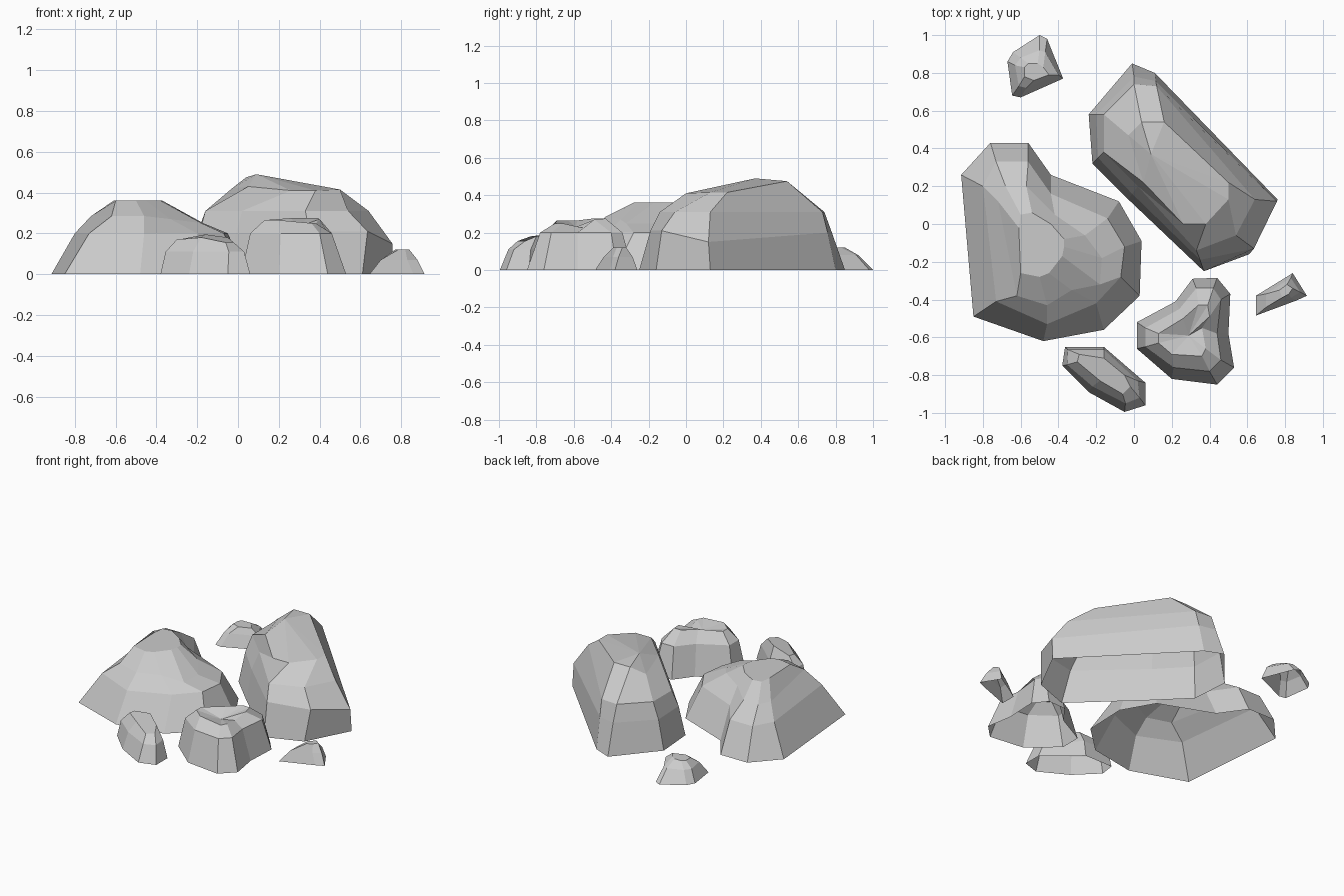
import bpy


def rock(name, rings, peak=None):
    """Loft clockwise (z, outline) rings into an open-bottomed faceted rock.
    z may be one height or one per point; peak adds a centre point to the cap."""
    n = len(rings[0][1])
    verts, faces = [], []
    for z, outline in rings:
        zs = z if isinstance(z, list) else [z] * n
        verts += [(x, y, h) for (x, y), h in zip(outline, zs)]
    for r in range(len(rings) - 1):
        a, b = r * n, (r + 1) * n
        for i in range(n):
            j = (i + 1) % n
            faces.append((a + j, a + i, b + i, b + j))
    t = (len(rings) - 1) * n
    if peak:
        verts.append(peak)
        faces += [(t + (i + 1) % n, t + i, len(verts) - 1) for i in range(n)]
    else:
        faces.append(tuple(range(t + n - 1, t - 1, -1)))
    mesh = bpy.data.meshes.new(name)
    mesh.from_pydata(verts, [], faces)
    mesh.update()
    obj = bpy.data.objects.new(name, mesh)
    bpy.context.collection.objects.link(obj)
    return obj


# Tall long boulder
rock("tall_boulder", [
    (0, [(-.01, .85), (.11, .80), (.76, .13), (.61, -.16), (.37, -.25), (-.03, .13), (-.22, .32), (-.24, .58)]),
    ([.2, .2, .15, .21, .21, .2, .2, .2],
     [(0, .78), (.115, .757), (.757, .12), (.635, -.13), (.35, -.19), (-.01, .16), (-.19, .35), (-.2, .58)]),
    (.31, [(0, .74), (.12, .73), (.64, .13), (.54, -.06), (.33, -.14), (.02, .2), (-.16, .38), (-.16, .58)]),
    ([.475, .475, .415, .415, .41, .41, .43, .42],
     [(.04, .54), (.16, .54), (.5, .22), (.5, .13), (.38, 0), (.26, 0), (.05, .22), (-.03, .47)]),
], peak=(.09, .37, .49))

# Wide boulder
rock("wide_boulder", [
    (0, [(-.915, .26), (-.76, .43), (-.56, .43), (-.44, .26), (-.08, .12),
         (.04, -.09), (.03, -.38), (-.16, -.56), (-.48, -.62), (-.85, -.49)]),
    (.2, [(-.80, .2), (-.73, .33), (-.56, .33), (-.44, .16), (-.14, .03),
          (-.05, -.12), (-.07, -.28), (-.2, -.42), (-.46, -.53), (-.73, -.41)]),
    ([.285, .285, .285, .285, .285, .25, .25, .27, .285, .285],
     [(-.72, .12), (-.68, .2), (-.57, .2), (-.42, .05), (-.26, -.06),
      (-.17, -.18), (-.18, -.32), (-.33, -.35), (-.46, -.43), (-.62, -.38)]),
    (.36, [(-.61, -.02), (-.6, .05), (-.54, .06), (-.44, 0), (-.37, -.08),
           (-.37, -.12), (-.38, -.17), (-.45, -.26), (-.5, -.28), (-.6, -.26)]),
])

# Notched stone in front
rock("notched_stone", [
    (0, [(.31, -.29), (.44, -.285), (.51, -.37), (.50, -.58), (.53, -.76),
         (.44, -.85), (.2, -.82), (.015, -.66), (.015, -.52), (.22, -.41)]),
    (.2, [(.33, -.34), (.42, -.34), (.46, -.4), (.44, -.58), (.46, -.72),
          (.4, -.78), (.21, -.76), (.06, -.65), (.06, -.55), (.24, -.45)]),
    ([.275, .275, .27, .225, .25, .25, .265, .265, .265, .275],
     [(.34, -.43), (.39, -.43), (.4, -.49), (.36, -.55), (.38, -.66),
      (.36, -.7), (.2, -.69), (.13, -.63), (.13, -.58), (.26, -.5)]),
], peak=(.29, -.59, .23))

# Oblong stone at the front edge
rock("oblong_stone", [
    (0, [(-.365, -.65), (-.16, -.65), (.06, -.84), (.06, -.96), (-.05, -.995), (-.24, -.89), (-.38, -.75)]),
    (.11, [(-.35, -.665), (-.16, -.665), (.02, -.83), (.03, -.92), (-.045, -.95), (-.22, -.86), (-.355, -.745)]),
    ([.17, .195, .18, .155, .155, .18, .17],
     [(-.29, -.69), (-.16, -.71), (-.05, -.8), (-.02, -.86), (-.06, -.9), (-.18, -.83), (-.3, -.73)]),
])

# Small stone at the back
rock("back_pebble", [
    (0, [(-.5, 1.0), (-.46, .98), (-.375, .77), (-.6, .67), (-.645, .68), (-.67, .86), (-.64, .91)]),
    (.08, [(-.5, .92), (-.47, .91), (-.4, .79), (-.57, .72), (-.61, .73), (-.63, .84), (-.6, .88)]),
    (.12, [(-.51, .85), (-.48, .83), (-.45, .79), (-.53, .76), (-.58, .78), (-.58, .83), (-.56, .85)]),
])

# Small stone at the right
rock("right_pebble", [
    (0, [(.645, -.38), (.84, -.26), (.915, -.38), (.86, -.405), (.645, -.485)]),
    (.07, [(.70, -.37), (.83, -.285), (.88, -.36), (.83, -.39), (.70, -.44)]),
    (.12, [(.77, -.35), (.81, -.32), (.84, -.34), (.82, -.37), (.785, -.39)]),
])
